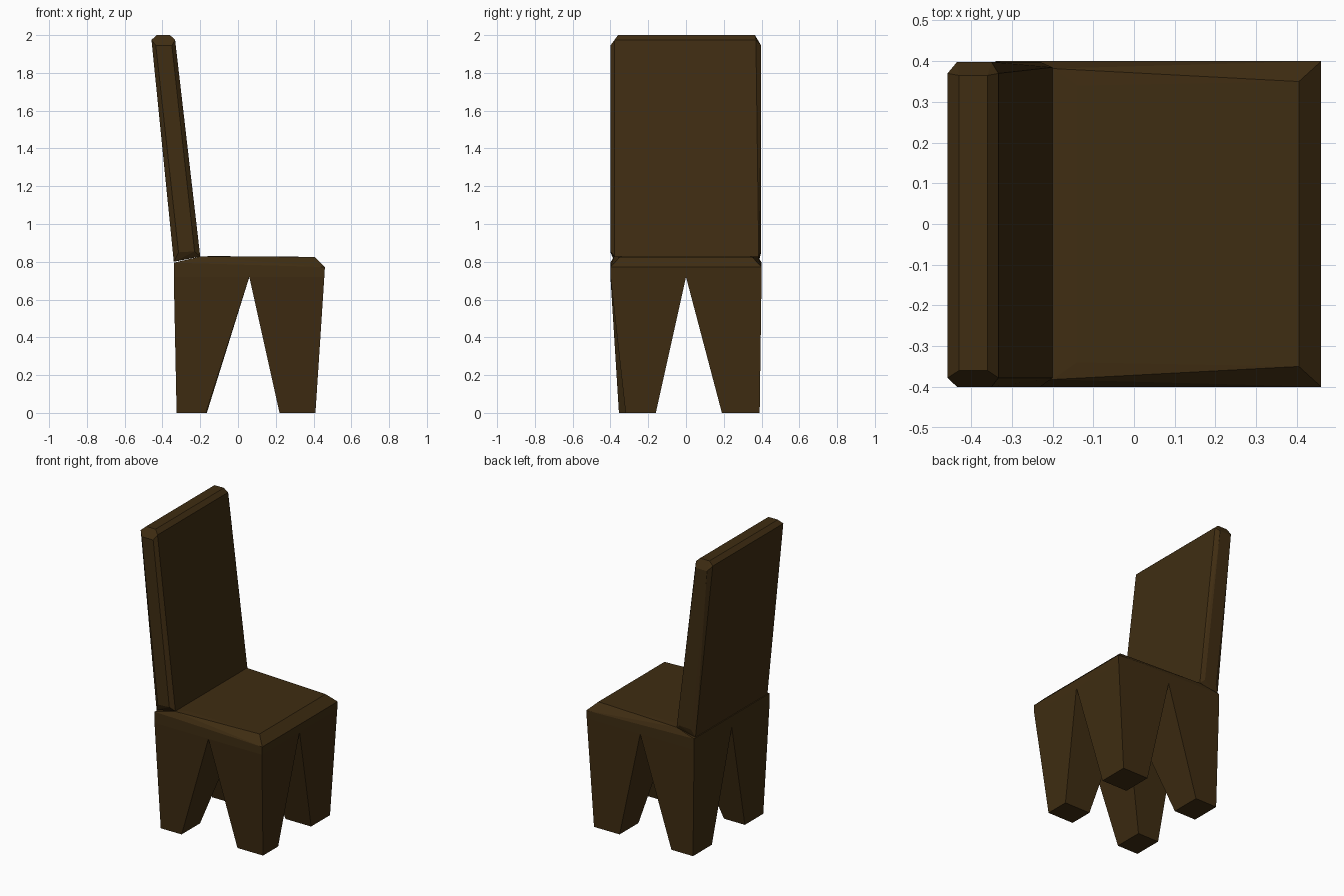
import bpy
import bmesh
import math

if "Cube" in bpy.data.objects:
    bpy.data.objects.remove(bpy.data.objects["Cube"])

wood = bpy.data.materials.new("dark_wood")
wood.diffuse_color = (0.05, 0.026, 0.006, 1)
wood.use_nodes = True
wood.node_tree.nodes["Principled BSDF"].inputs["Base Color"].default_value = wood.diffuse_color


def hull(name, points):
    """Flat-shaded convex block through the given corner points."""
    bm = bmesh.new()
    for p in points:
        bm.verts.new(p)
    bmesh.ops.convex_hull(bm, input=bm.verts)
    bmesh.ops.dissolve_limit(bm, angle_limit=math.radians(1), verts=bm.verts, edges=bm.edges)
    bmesh.ops.recalc_face_normals(bm, faces=bm.faces)
    mesh = bpy.data.meshes.new(name)
    bm.to_mesh(mesh)
    bm.free()
    mesh.materials.append(wood)
    obj = bpy.data.objects.new(name, mesh)
    bpy.context.collection.objects.link(obj)
    return obj


def rect(x0, x1, y0, y1, z):
    return [(x, y, z) for x in (x0, x1) for y in (y0, y1)]


# Seat: block with a chamfered, slightly sloping rim
seat = rect(-0.34, 0.457, -0.40, 0.40, 0.72)
for s in (-1, 1):
    seat += [(-0.34, s * 0.40, 0.795), (-0.20, s * 0.382, 0.828), (0.46, s * 0.40, 0.772),
             (-0.14, s * 0.34, 0.83), (0.405, s * 0.35, 0.826)]
hull("seat", seat)

# Backrest: leaning slab with chamfered edges
back = rect(-0.43, -0.36, -0.36, 0.365, 2.0)
for y_edge, y_face, y_low in ((-0.40, -0.378, -0.378), (0.398, 0.37, 0.385)):
    back += [(-0.333, y_face, 1.975), (-0.458, y_face, 1.975),
             (-0.35, y_edge, 1.945), (-0.435, y_edge, 1.945),
             (-0.20, y_low, 0.828), (-0.34, y_low, 0.80),
             (-0.23, y_edge, 0.855), (-0.315, y_edge, 0.85)]
hull("backrest", back)

# Legs: tapered blocks, tops meeting under the middle of the seat
feet = {
    "front_leg_near": ((0.06, 0.457, -0.40, 0), (0.22, 0.41, -0.32, -0.16)),
    "front_leg_far": ((0.06, 0.457, 0, 0.40), (0.22, 0.41, 0.19, 0.39)),
    "rear_leg_near": ((-0.34, 0.06, -0.40, 0), (-0.325, -0.17, -0.355, -0.16)),
    "rear_leg_far": ((-0.34, 0.06, 0, 0.40), (-0.325, -0.165, 0.19, 0.39)),
}
for name, (top, foot) in feet.items():
    hull(name, rect(*top, 0.72) + rect(*foot, 0))
